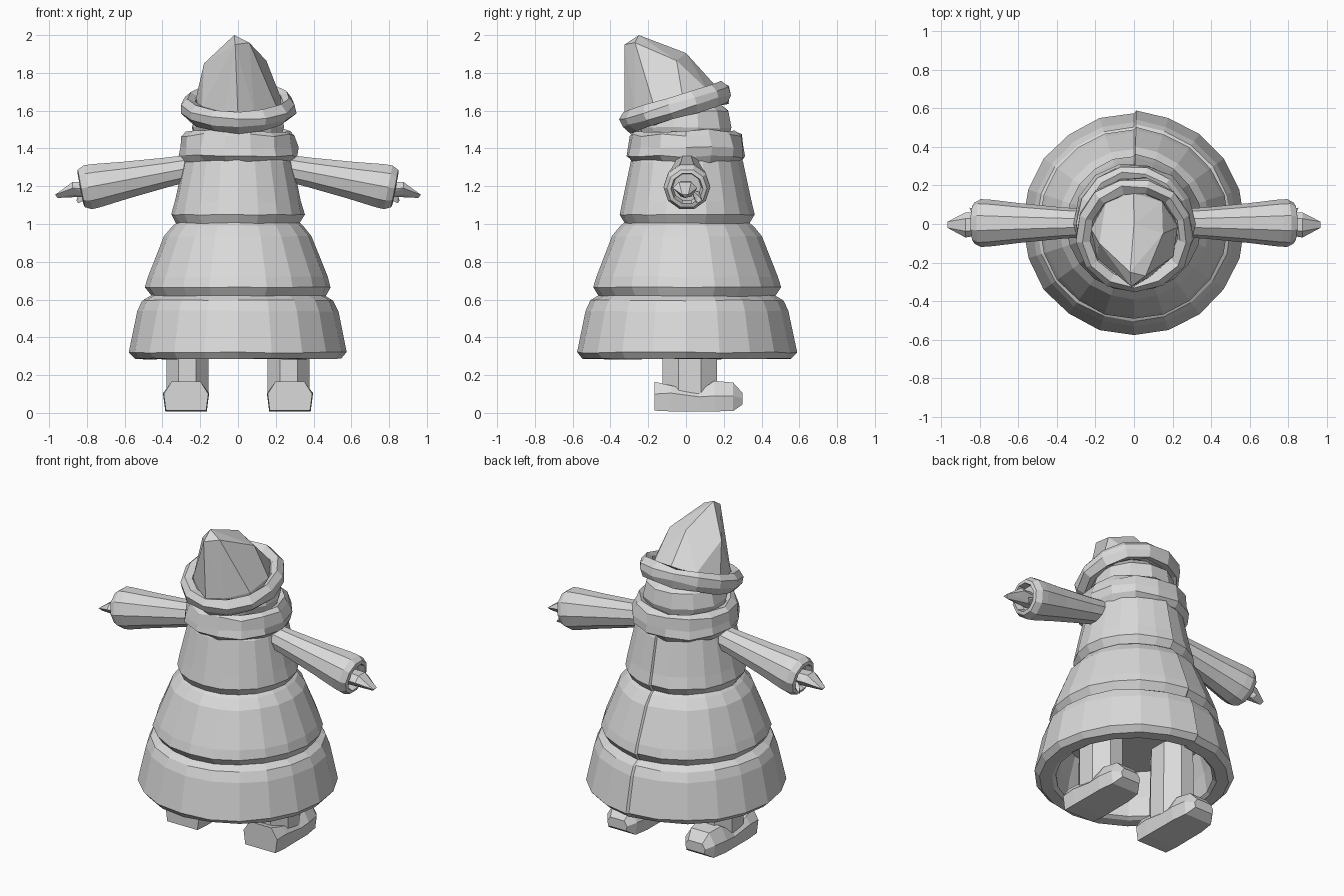
import bpy, bmesh, math, random
from mathutils import Vector, Matrix

if "Cube" in bpy.data.objects:
    bpy.data.objects.remove(bpy.data.objects["Cube"])

random.seed(4)
TAU = math.tau
grey = bpy.data.materials.new("plain_grey")
grey.diffuse_color = (0.7, 0.7, 0.7, 1)
grey.use_nodes = True
grey.node_tree.nodes["Principled BSDF"].inputs["Base Color"].default_value = grey.diffuse_color


def finish(name, bm, mirror=False):
    bmesh.ops.remove_doubles(bm, verts=bm.verts, dist=0.0005)
    bmesh.ops.recalc_face_normals(bm, faces=bm.faces)
    mesh = bpy.data.meshes.new(name)
    bm.to_mesh(mesh)
    bm.free()
    mesh.materials.append(grey)
    ob = bpy.data.objects.new(name, mesh)
    bpy.context.collection.objects.link(ob)
    if mirror:
        ob.modifiers.new("mirror", 'MIRROR').use_mirror_merge = False
    return ob


def loft(name, rings, cap_start=True, cap_end=True, loop=False, mirror=False):
    """Skin a list of rings that share one point count."""
    bm = bmesh.new()
    vs = [[bm.verts.new(p) for p in ring] for ring in rings]
    n = len(vs[0])
    pairs = list(zip(vs, vs[1:])) + ([(vs[-1], vs[0])] if loop else [])
    for a, b in pairs:
        for i in range(n):
            j = (i + 1) % n
            bm.faces.new((a[i], a[j], b[j], b[i]))
    if not loop:
        if cap_start:
            bm.faces.new(vs[0][::-1])
        if cap_end:
            bm.faces.new(vs[-1])
    return finish(name, bm, mirror)


def lathe(profile, sides, matrix=Matrix(), jitter=0.0, step=0.0):
    """Rings for a turned part; step adds an overlapping seam at the +y side."""
    rings = []
    for r, z in profile:
        ring = []
        for i in range(sides):
            a = TAU * (i + 0.5 if not step else i) / sides + TAU / 4
            k = r + random.uniform(-jitter, jitter)
            ring.append(matrix @ Vector((k * math.cos(a), k * math.sin(a),
                                         z + random.uniform(-jitter, jitter))))
        if step:
            # extra column beside the seam stands slightly proud
            a = TAU / 4 - 0.02
            ring.append(matrix @ Vector(((r + step) * math.cos(a), (r + step) * math.sin(a), z)))
        rings.append(ring)
    return rings


def hull(name, points, mirror=False):
    bm = bmesh.new()
    for p in points:
        bm.verts.new(p)
    res = bmesh.ops.convex_hull(bm, input=bm.verts)
    junk = [g for g in res["geom_interior"] + res["geom_unused"]
            if isinstance(g, bmesh.types.BMVert)]
    bmesh.ops.delete(bm, geom=list(set(junk)), context='VERTS')
    return finish(name, bm, mirror)


# Coat: three tiers with a hollow underside and a lapped seam
coat = [(0.40, 0.56), (0.44, 0.42), (0.455, 0.30), (0.475, 0.285), (0.545, 0.287),
        (0.577, 0.32), (0.53, 0.54), (0.505, 0.595), (0.462, 0.62),
        (0.492, 0.665), (0.475, 0.72), (0.39, 0.935), (0.345, 0.99), (0.325, 1.005),
        (0.352, 1.05), (0.335, 1.12), (0.29, 1.33), (0.26, 1.38)]
loft("coat", lathe(coat, 20, jitter=0.003, step=0.012))

# Collar: thick rolled band
collar = [(0.25, 1.34), (0.29, 1.33), (0.316, 1.355), (0.312, 1.40),
          (0.298, 1.47), (0.27, 1.495), (0.23, 1.47)]
loft("collar", lathe(collar, 14, jitter=0.010), loop=True)

# Head: mostly hidden between collar and brim
head = [(0.19, 1.38), (0.225, 1.43), (0.25, 1.51), (0.23, 1.60), (0.17, 1.65)]
loft("head", lathe(head, 12, jitter=0.004))

# Hat brim: tilted lumpy ring
tilt = Matrix.Translation((0.003, -0.05, 1.618)) @ Matrix.Rotation(math.radians(17), 4, 'X')
brim = [(0.24, -0.05), (0.275, -0.06), (0.305, -0.02), (0.305, 0.025),
        (0.275, 0.058), (0.238, 0.04), (0.222, 0.0)]
loft("hat_brim", lathe(brim, 13, tilt, jitter=0.008), loop=True)

# Hat crown: faceted peak leaning to the front
crown = [(-0.015, -0.325, 1.95), (-0.02, -0.25, 2.0), (0.06, -0.27, 1.96),
         (0.15, -0.05, 1.865), (-0.18, -0.10, 1.85), (0.0, 0.0, 1.905),
         (0.0, -0.325, 1.57)]
crown += [tilt @ Vector((0.228 * math.cos(TAU * i / 9 + 0.2),
                         0.235 * math.sin(TAU * i / 9 + 0.2), h))
          for i in range(9) for h in (-0.01, 0.04)]
hull("hat_crown", crown)

# Sleeves: widen outward, with a recessed cuff
axis = Vector((1, 0, -0.19)).normalized()
up = Vector((0.19, 0, 1)).normalized()
start = Vector((0.24, 0.005, 1.30))
sleeve = []
for d, r in [(0, 0.072), (0.14, 0.082), (0.36, 0.103), (0.52, 0.122), (0.565, 0.124),
             (0.60, 0.106), (0.605, 0.085), (0.56, 0.075)]:
    c = start + axis * d
    sleeve.append([c + up * r * math.sin(TAU * i / 10) +
                   Vector((0, 1, 0)) * r * math.cos(TAU * i / 10) for i in range(10)])
loft("sleeves", sleeve, mirror=True)

# Hands: tapered mitts with a small thumb
mitt = [Vector((0.78, 0.055 * math.cos(TAU * i / 6), 1.185 + 0.045 * math.sin(TAU * i / 6)))
        for i in range(6)]
mitt += [Vector((0.875, 0.065 * math.cos(TAU * i / 6) - 0.005,
                 1.180 + 0.038 * math.sin(TAU * i / 6) + 0.01)) for i in range(6)]
mitt += [(0.968, -0.02, 1.155), (0.968, 0.012, 1.155), (0.955, -0.005, 1.138)]
hull("hands", mitt, mirror=True)
thumb = [(0.80, 0.03, 1.18), (0.80, 0.07, 1.17), (0.80, 0.045, 1.13),
         (0.845, 0.06, 1.155), (0.855, 0.085, 1.125), (0.845, 0.06, 1.11)]
hull("thumbs", thumb, mirror=True)

# Legs: eight-sided posts rising into the skirt
legs = []
for z, s in [(0.08, 1.0), (0.30, 1.0), (0.58, 0.95)]:
    legs.append([(0.268 + 0.12 * s * math.cos(TAU * (i + 0.5) / 8),
                  0.02 + 0.155 * s * math.sin(TAU * (i + 0.5) / 8), z) for i in range(8)])
loft("legs", legs, mirror=True)


# Boots: cross-sections along y, wide at the ankle line
def boot_section(y, w, bottom, mid, top, tw):
    c = 0.275
    return [(c - w * 0.9, y, bottom), (c + w * 0.9, y, bottom), (c + w, y, mid),
            (c + w * tw, y, top), (c - w * tw, y, top), (c - w, y, mid)]


loft("boots", [boot_section(-0.168, 0.118, 0.012, 0.10, 0.165, 0.65),
               boot_section(-0.08, 0.122, 0.008, 0.105, 0.145, 0.75),
               boot_section(0.07, 0.120, 0.008, 0.085, 0.115, 0.75),
               boot_section(0.15, 0.120, 0.008, 0.09, 0.17, 0.65),
               boot_section(0.25, 0.105, 0.010, 0.09, 0.16, 0.60),
               boot_section(0.300, 0.070, 0.045, 0.075, 0.105, 0.70)], mirror=True)
